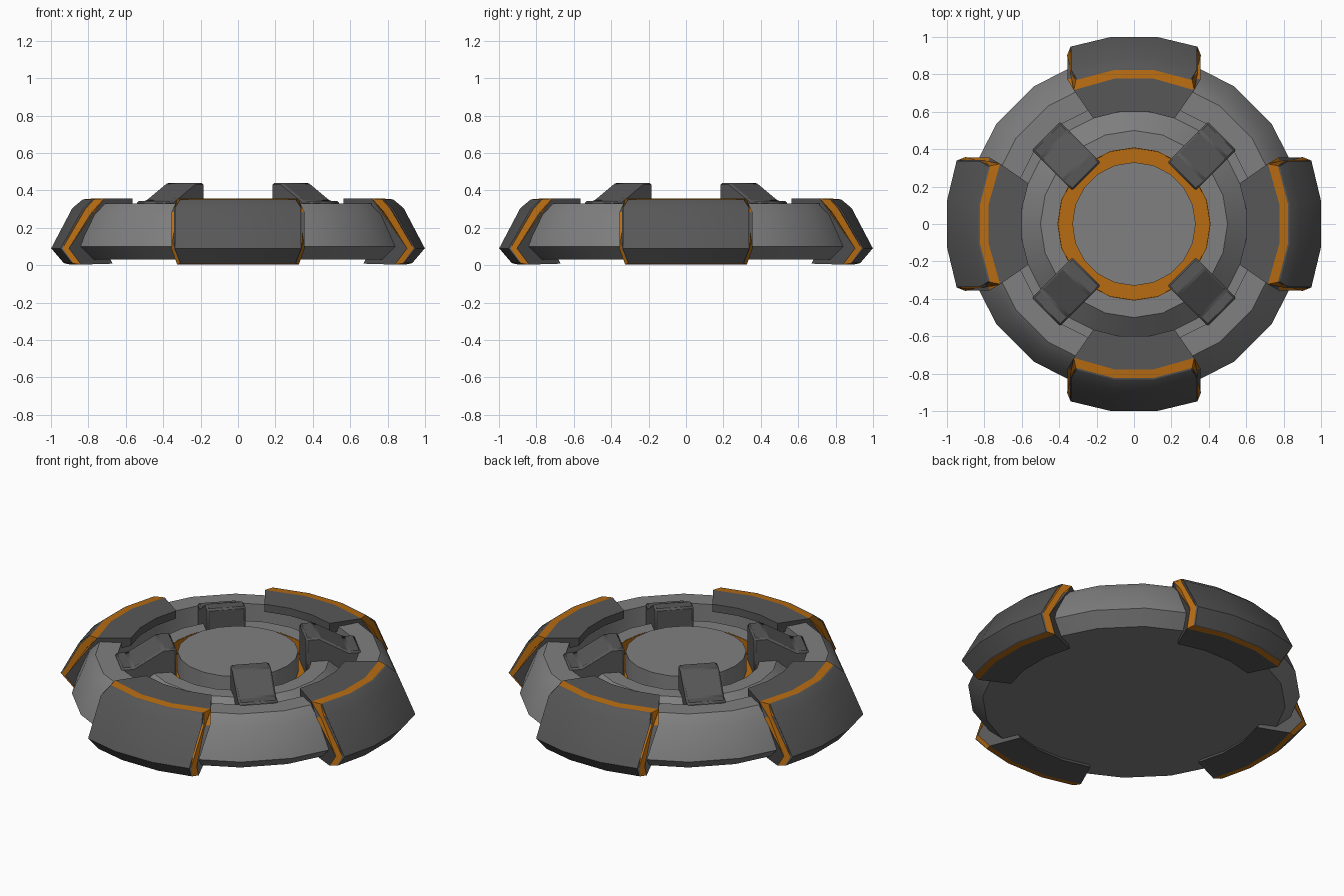
import bpy, bmesh, math

if "Cube" in bpy.data.objects:
    bpy.data.objects.remove(bpy.data.objects["Cube"])

SIDES = 20


def material(name, color):
    m = bpy.data.materials.new(name)
    m.diffuse_color = color
    m.use_nodes = True
    m.node_tree.nodes["Principled BSDF"].inputs["Base Color"].default_value = m.diffuse_color
    return m


orange = material("orange_trim", (0.48, 0.15, 0.006, 1))
grey = material("mid_grey", (0.215, 0.215, 0.215, 1))
dark = material("dark_grey", (0.095, 0.095, 0.095, 1))


def finish(bm, name, mat):
    bmesh.ops.recalc_face_normals(bm, faces=bm.faces)
    me = bpy.data.meshes.new(name)
    bm.to_mesh(me)
    bm.free()
    me.materials.append(mat)
    ob = bpy.data.objects.new(name, me)
    bpy.context.collection.objects.link(ob)
    bpy.ops.object.select_all(action="DESELECT")
    ob.select_set(True)
    bpy.context.view_layer.objects.active = ob
    bpy.ops.object.shade_smooth_by_angle(angle=math.radians(25))
    return ob


def lathe(name, profile, mat, ring=False):
    """Spin (r, z) points; ring joins the profile ends, otherwise both ends are capped."""
    bm = bmesh.new()
    cols = []
    for i in range(SIDES):
        a = 2 * math.pi * i / SIDES
        cols.append([bm.verts.new((r * math.cos(a), r * math.sin(a), z)) for r, z in profile])
    n = len(profile)
    for i in range(SIDES):
        c, d = cols[i], cols[(i + 1) % SIDES]
        for j in range(n if ring else n - 1):
            k = (j + 1) % n
            bm.faces.new((c[j], d[j], d[k], c[k]))
    if not ring:
        bm.faces.new([c[0] for c in cols])
        bm.faces.new([c[-1] for c in cols])
    return finish(bm, name, mat)


def sector(name, profile, turn, mat):
    """Closed (r, z, half_width) section swept over three facets around angle turn."""
    bm = bmesh.new()
    mid = math.radians(7.3)
    cols = []
    for s in (-2, -1, 1, 2):
        col = []
        for r, z, w in profile:
            a = math.copysign(math.asin(w / r) if abs(s) == 2 else mid, s) + turn
            col.append(bm.verts.new((r * math.cos(a), r * math.sin(a), z)))
        cols.append(col)
    n = len(profile)
    for c, d in zip(cols, cols[1:]):
        for j in range(n):
            k = (j + 1) % n
            bm.faces.new((c[j], d[j], d[k], c[k]))
    bm.faces.new(cols[0])
    bm.faces.new(cols[-1])
    return finish(bm, name, mat)


def bracket(name, profile, width, turn, mat):
    """Radial (r, z) outline given a straight width and turned into place."""
    bm = bmesh.new()
    f = bm.faces.new([bm.verts.new((r, -width / 2, z)) for r, z in profile])
    ext = bmesh.ops.extrude_face_region(bm, geom=[f])
    verts = [v for v in ext["geom"] if isinstance(v, bmesh.types.BMVert)]
    bmesh.ops.translate(bm, verts=verts, vec=(0, width, 0))
    ob = finish(bm, name, mat)
    ob.rotation_euler.z = turn
    bev = ob.modifiers.new("edge_bevel", "BEVEL")
    bev.width = 0.01
    bev.segments = 1
    return ob


# Main disc: raised centre, recess, hub ring, groove, rim, sloped outer wall, flat base
lathe("base_disc", [(0.33, 0.345), (0.33, 0.2), (0.41, 0.2), (0.41, 0.3), (0.5, 0.3),
                    (0.61, 0.2), (0.66, 0.2), (0.66, 0.33), (0.78, 0.33), (0.84, 0.27),
                    (0.91, 0.1), (0.83, 0.03)], grey)

# Orange liner in the recess round the centre
lathe("recess_ring", [(0.325, 0.19), (0.412, 0.19), (0.412, 0.299), (0.407, 0.299),
                      (0.406, 0.22), (0.325, 0.22)], orange, ring=True)

# Armour pads: outer plate, orange bevelled band, and inner clamp wrapped over the rim
outer = [(0.838, 0.35, 0.308), (0.893, 0.305, 0.338), (1.007, 0.09, 0.338), (0.94, 0.012, 0.308)]
seam = [(0.83, 0.352, 0.311), (0.884, 0.302, 0.343), (0.999, 0.09, 0.343), (0.933, 0.009, 0.311)]
inner = [(0.785, 0.356, 0.322), (0.85, 0.285, 0.355), (0.972, 0.09, 0.357), (0.9, 0.003, 0.325)]
clamp = [(0.605, 0.356, 0.217)] + inner + [(0.715, 0.008, 0.25), (0.74, 0.05, 0.26),
                                          (0.75, 0.25, 0.26), (0.605, 0.31, 0.217)]
for i in range(4):
    t = i * math.pi / 2
    sector(f"pad_plate_{i}", outer + seam[::-1], t, dark)
    sector(f"pad_band_{i}", seam + inner[::-1], t, orange)
    sector(f"pad_clamp_{i}", clamp, t, dark)

# Diagonal brackets bridging rim and centre
shape = [(0.36, 0.2), (0.36, 0.44), (0.435, 0.44), (0.6, 0.343), (0.665, 0.343),
         (0.665, 0.2)]
for i in range(4):
    bracket(f"bracket_{i}", shape, 0.215, math.pi / 4 + i * math.pi / 2, dark)
